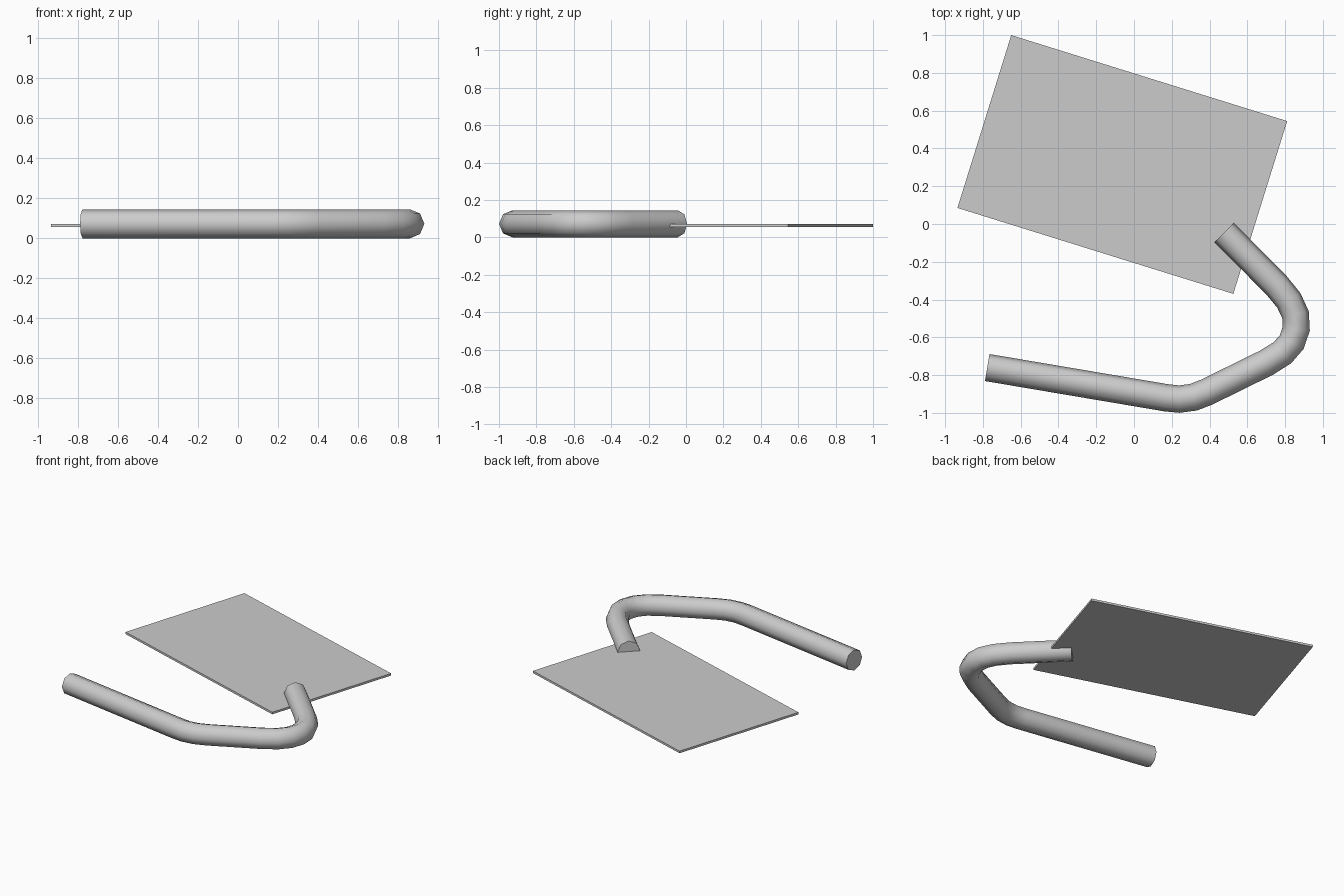
import bpy
import math

cube = bpy.data.objects.get("Cube")
if cube:
    bpy.data.objects.remove(cube, do_unlink=True)

# One plain grey for everything
grey = bpy.data.materials.new("light grey")
grey.use_nodes = True
colour = (0.6, 0.6, 0.6, 1)
grey.diffuse_color = colour
grey.node_tree.nodes["Principled BSDF"].inputs["Base Color"].default_value = colour

# Thin tilted plate
bpy.ops.mesh.primitive_cube_add(size=1, location=(-0.062, 0.315, 0.063),
                                rotation=(0, 0, math.radians(-17.3)))
plate = bpy.context.object
plate.name = "flat_plate"
plate.scale = (1.53, 0.958, 0.015)
plate.data.materials.append(grey)

# Bent round bar: three straight runs joined by two bends
RADIUS = 0.0725
path = [(0.477, -0.045), (0.755, -0.325), (0.82, -0.405), (0.855, -0.48),
        (0.859, -0.555), (0.835, -0.625), (0.785, -0.682), (0.7, -0.735),
        (0.385, -0.89), (0.315, -0.917), (0.24, -0.927), (0.17, -0.92),
        (-0.777, -0.76)]
curve = bpy.data.curves.new("bent_bar", "CURVE")
curve.dimensions = "3D"
curve.bevel_depth = RADIUS
curve.bevel_resolution = 2
curve.use_fill_caps = True
spline = curve.splines.new("POLY")
spline.points.add(len(path) - 1)
for point, (x, y) in zip(spline.points, path):
    point.co = (x, y, RADIUS, 1)
curve.materials.append(grey)
bar = bpy.data.objects.new("bent_bar", curve)
bpy.context.collection.objects.link(bar)

# Turn the bar into a mesh with smooth sides and crisp ends
bpy.ops.object.select_all(action="DESELECT")
bar.select_set(True)
bpy.context.view_layer.objects.active = bar
bpy.ops.object.convert(target="MESH")
bpy.ops.object.shade_smooth_by_angle(angle=math.radians(60))
